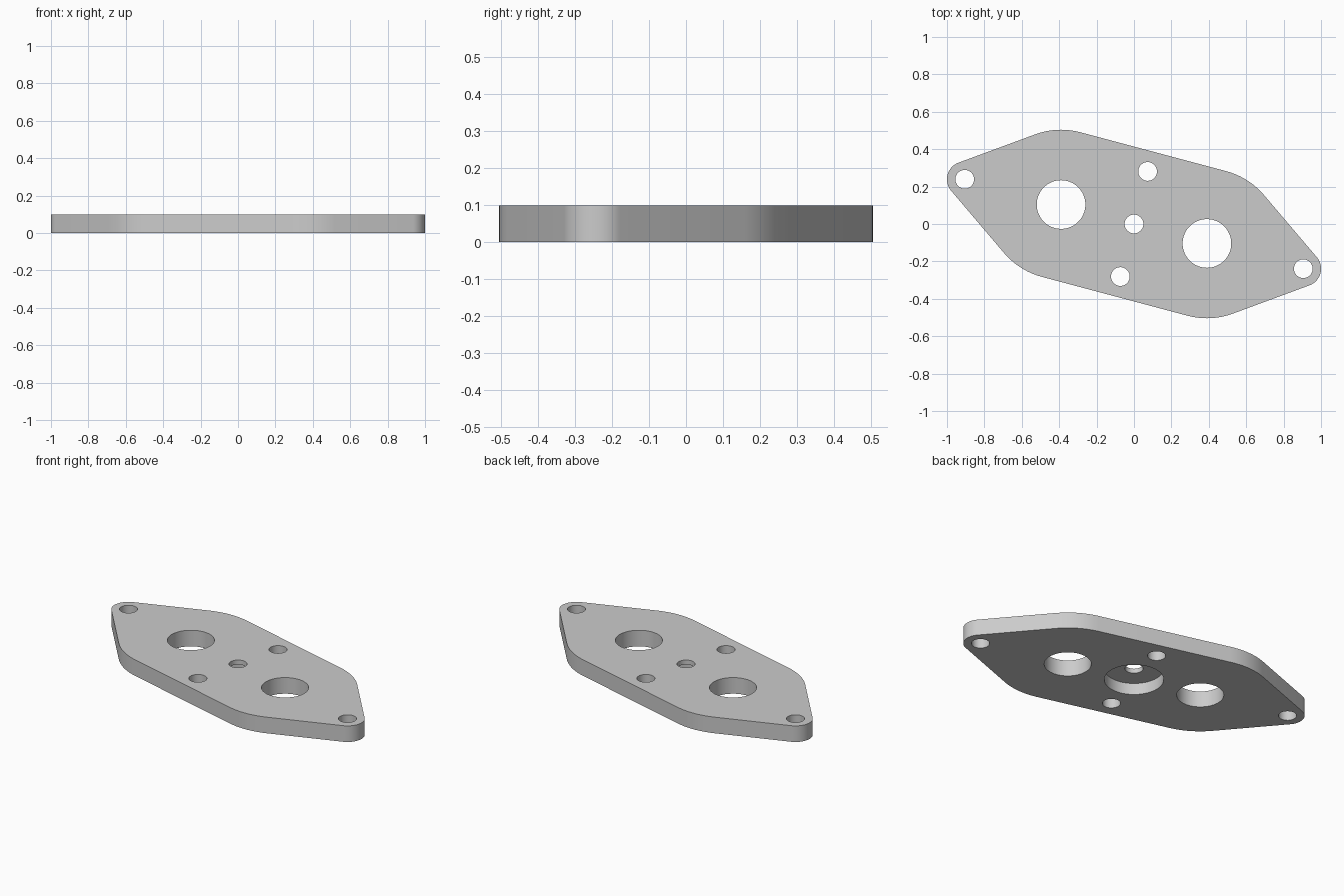
import bpy
import bmesh
from math import cos, sin, pi, radians
from mathutils import Vector
from mathutils.geometry import convex_hull_2d

THICK = 0.098
LIP = 0.028
LOBE = Vector((-0.39, 0.104))
EAR = Vector((-0.905, 0.239))
SIDE = Vector((0.073, 0.281))

default = bpy.data.objects.get("Cube")
if default:
    bpy.data.objects.remove(default, do_unlink=True)

grey = bpy.data.materials.new("plain grey")
grey.use_nodes = True
grey.diffuse_color = (0.6, 0.6, 0.6, 1)
grey.node_tree.nodes["Principled BSDF"].inputs["Base Color"].default_value = (0.6, 0.6, 0.6, 1)


def circle(center, radius, count=96):
    return [Vector((center.x + radius * cos(2 * pi * i / count),
                    center.y + radius * sin(2 * pi * i / count))) for i in range(count)]


def prism(name, outline, bottom, top):
    """Extrude a flat outline between two heights."""
    bm = bmesh.new()
    base = bm.faces.new([bm.verts.new((p.x, p.y, bottom)) for p in outline])
    grown = bmesh.ops.extrude_face_region(bm, geom=[base])["geom"]
    bmesh.ops.translate(bm, vec=(0, 0, top - bottom),
                        verts=[v for v in grown if isinstance(v, bmesh.types.BMVert)])
    bmesh.ops.recalc_face_normals(bm, faces=bm.faces)
    mesh = bpy.data.meshes.new(name)
    bm.to_mesh(mesh)
    bm.free()
    obj = bpy.data.objects.new(name, mesh)
    obj.data.materials.append(grey)
    bpy.context.collection.objects.link(obj)
    return obj


# Plate: the outline wraps two wide lobes and two small ears
points = []
for side in (1, -1):
    points += circle(LOBE * side, 0.4) + circle(EAR * side, 0.095)
outline = [points[i] for i in convex_hull_2d(points)]
plate = prism("flange_plate", outline, 0, THICK)
bpy.context.view_layer.objects.active = plate
plate.select_set(True)


def cut(center, radius, bottom=-0.1, top=0.2):
    """Bore a round hole through the plate."""
    cutter = prism("hole_cutter", circle(center, radius, 64), bottom, top)
    cutter.hide_render = True
    mod = plate.modifiers.new("hole", "BOOLEAN")
    mod.operation = "DIFFERENCE"
    mod.solver = "EXACT"
    mod.object = cutter
    bpy.ops.object.modifier_apply(modifier=mod.name)
    bpy.data.objects.remove(cutter, do_unlink=True)


# Large ports, ear bolt holes and side bolt holes, in opposite pairs
for side in (1, -1):
    cut(LOBE * side, 0.13)
    cut(EAR * side, 0.05)
    cut(SIDE * side, 0.05)

# Centre hole with a wide recess underneath
cut(Vector((0, 0)), 0.164, -0.1, THICK - LIP)
cut(Vector((0, 0)), 0.05)

bpy.ops.object.shade_smooth_by_angle(angle=radians(30))
